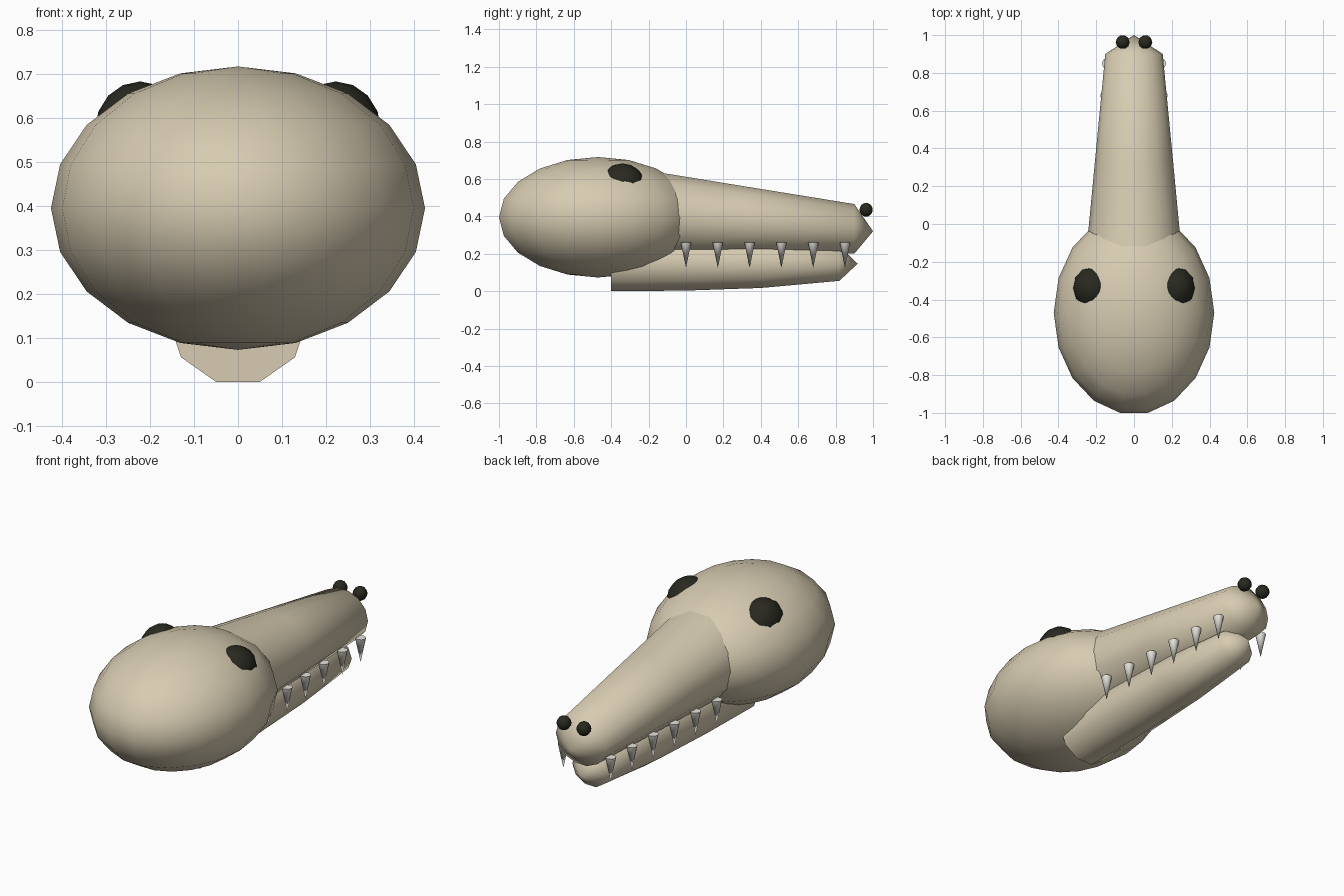
import bpy, bmesh, math
from mathutils import Matrix

if "Cube" in bpy.data.objects:
    bpy.data.objects.remove(bpy.data.objects["Cube"])


def material(name, rgb):
    m = bpy.data.materials.new(name)
    m.diffuse_color = (*rgb, 1)
    m.use_nodes = True
    m.node_tree.nodes["Principled BSDF"].inputs["Base Color"].default_value = m.diffuse_color
    return m


BONE = material("bone", (0.68, 0.60, 0.44))
DARK = material("socket_black", (0.022, 0.022, 0.015))
IVORY = material("tooth_ivory", (0.85, 0.83, 0.77))


def finish(bm, name, mat, angle=60):
    bmesh.ops.recalc_face_normals(bm, faces=bm.faces)
    me = bpy.data.meshes.new(name)
    bm.to_mesh(me)
    bm.free()
    me.materials.append(mat)
    ob = bpy.data.objects.new(name, me)
    bpy.context.collection.objects.link(ob)
    bpy.ops.object.select_all(action='DESELECT')
    ob.select_set(True)
    bpy.context.view_layer.objects.active = ob
    bpy.ops.object.shade_smooth_by_angle(angle=math.radians(angle))
    return ob


def ellipsoid(name, mat, centre, radii, seg, rings):
    bm = bmesh.new()
    m = (Matrix.Translation(centre) @ Matrix.Diagonal((*radii, 1))
         @ Matrix.Rotation(math.pi / 2, 4, 'Z'))
    bmesh.ops.create_uvsphere(bm, u_segments=seg, v_segments=rings, radius=1, matrix=m)
    return finish(bm, name, mat)


def loft(name, sides, sections, tip):
    """Elliptical rings (y, centre z, half width, half height) closed by a point."""
    bm = bmesh.new()
    rings = []
    for y, z, rx, rz in sections:
        rings.append([bm.verts.new((rx * math.cos(math.tau * i / sides), y,
                                    z + rz * math.sin(math.tau * i / sides)))
                      for i in range(sides)])
    end = bm.verts.new(tip)
    bm.faces.new(rings[0])
    for a, b in zip(rings, rings[1:]):
        for i in range(sides):
            j = (i + 1) % sides
            bm.faces.new((a[i], a[j], b[j], b[i]))
    for i in range(sides):
        bm.faces.new((rings[-1][i], rings[-1][(i + 1) % sides], end))
    return finish(bm, name, BONE, 75)


# braincase
ellipsoid("cranium", BONE, (0, -0.47, 0.395), (0.425, 0.538, 0.322), 18, 10)

# tapering upper snout
loft("snout", 14, [(-0.25, 0.419, 0.262, 0.239), (0.32, 0.377, 0.208, 0.187),
                   (0.9, 0.333, 0.152, 0.136)], (0, 1.0, 0.32))

# lower jaw with a gently rising underside
loft("lower_jaw", 10, [(y, 0.147, rx, (0.147 - low) / 0.951) for y, low, rx in
                       [(-0.4, 0, 0.16), (0, 0.003, 0.153), (0.4, 0.017, 0.138),
                        (0.82, 0.055, 0.11)]], (0, 0.918, 0.147))

for side, label in ((-1, "left"), (1, "right")):
    # eye sockets and nostrils
    ellipsoid("eye_socket_" + label, DARK, (side * 0.222, -0.34, 0.573),
              (0.103, 0.118, 0.11), 12, 8)
    ellipsoid("nostril_" + label, DARK, (side * 0.06, 0.963, 0.435),
              (0.037, 0.037, 0.037), 10, 8)
    # row of hanging teeth
    for k in range(6):
        y = 0.17 * k
        bm = bmesh.new()
        bmesh.ops.create_cone(bm, cap_ends=True, segments=8, radius1=0.0, radius2=0.028,
                              depth=0.135,
                              matrix=Matrix.Translation((side * (0.185 - 0.05 * y), y, 0.1925)))
        bmesh.ops.remove_doubles(bm, verts=bm.verts, dist=1e-5)
        finish(bm, f"tooth_{label}_{k + 1}", IVORY)
